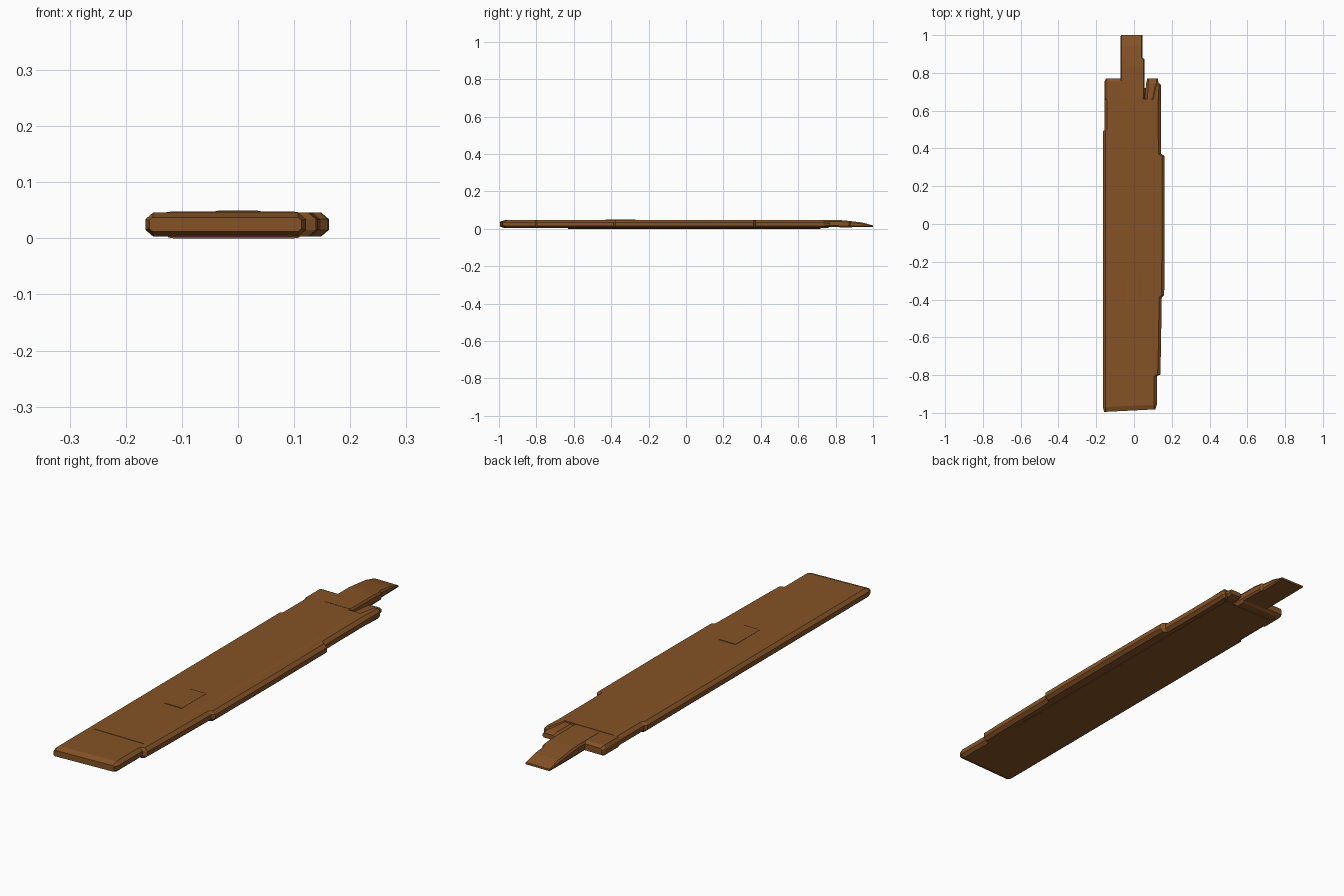
import bpy, bmesh

wood = bpy.data.materials.new("brown wood")
wood.diffuse_color = (0.235, 0.086, 0.019, 1)


def loft(name, stations):
    """Skin octagon sections: (y, x_left, x_right, z_bottom, z_top, chamfer_x, chamfer_z, skew)."""
    bm = bmesh.new()
    rings = []
    for y, l, r, b, t, cx, cz, skew in stations:
        pts = [(l + cx, b), (r - cx, b), (r, b + cz), (r, t - cz),
               (r - cx, t), (l + cx, t), (l, t - cz), (l, b + cz)]
        rings.append([bm.verts.new((x, y + skew * x, z)) for x, z in pts])
    for a, c in zip(rings, rings[1:]):
        for i in range(8):
            j = (i + 1) % 8
            bm.faces.new((a[i], a[j], c[j], c[i]))
    bm.faces.new(rings[0][::-1])
    bm.faces.new(rings[-1])
    bmesh.ops.recalc_face_normals(bm, faces=bm.faces)
    me = bpy.data.meshes.new(name)
    bm.to_mesh(me)
    bm.free()
    me.materials.append(wood)
    ob = bpy.data.objects.new(name, me)
    bpy.context.collection.objects.link(ob)
    return ob


def full(y, l, r, b=0.003, t=0.046, cx=0.014, cz=0.012, skew=0):
    return (y, l, r, b, t, cx, cz, skew)


# main board, stepping in and out along its edges
loft("plank_body", [
    full(-0.987, -0.158, 0.113, 0.012, 0.037, 0.006, 0.005, 0.05),
    full(-0.962, -0.165, 0.121, skew=0.05),
    full(-0.805, -0.165, 0.121),
    full(-0.797, -0.165, 0.139),
    full(-0.69, -0.165, 0.142),
    full(-0.388, -0.165, 0.147),
    full(-0.376, -0.165, 0.16),
    full(0.0, -0.165, 0.162),
    full(0.36, -0.165, 0.161),
    full(0.372, -0.165, 0.143),
    full(0.49, -0.165, 0.142),
    full(0.50, -0.156, 0.142),
    full(0.66, -0.156, 0.142),
    full(0.661, -0.156, 0.056, cx=0.008),
    full(0.755, -0.156, 0.055, cx=0.008),
    full(0.77, -0.148, 0.054, 0.011, 0.038, 0.006, 0.006),
])

# long splinter tapering down to the broken tip
loft("tip_splinter", [
    full(0.67, -0.072, 0.056, 0.010, 0.047, 0.006, 0.008),
    full(0.83, -0.072, 0.056, 0.008, 0.046, 0.006, 0.008),
    full(0.872, -0.072, 0.055, 0.008, 0.042, 0.006, 0.008),
    full(0.88, -0.072, 0.046, 0.008, 0.041, 0.006, 0.008),
    full(0.94, -0.072, 0.046, 0.009, 0.034, 0.005, 0.007),
    full(1.0, -0.070, 0.044, 0.010, 0.018, 0.003, 0.003),
])

# short splinters beside the tip
loft("right_splinter_outer", [
    full(0.65, 0.085, 0.142),
    full(0.735, 0.108, 0.142, cx=0.01),
    full(0.745, 0.112, 0.136, 0.01, 0.038, 0.006, 0.006),
])
loft("right_splinter_inner", [
    full(0.65, 0.056, 0.128, 0.006, 0.043),
    full(0.745, 0.064, 0.130, 0.006, 0.039, 0.012, 0.01),
    full(0.769, 0.070, 0.126, 0.013, 0.033, 0.006, 0.005),
])

# thin raised layers of grain
for name, y0, y1, l, r, b, t in [
    ("top_grain_layer", -0.77, 0.66, -0.13, 0.11, 0.044, 0.0475),
    ("raised_grain_strip", -0.43, -0.27, -0.04, 0.04, 0.046, 0.050),
    ("bottom_grain_layer", -0.63, 0.72, -0.125, 0.11, 0.0, 0.005),
]:
    loft(name, [full(y0, l, r, b, t, 0.01, 0.0015), full(y1, l, r, b, t, 0.01, 0.0015)])
